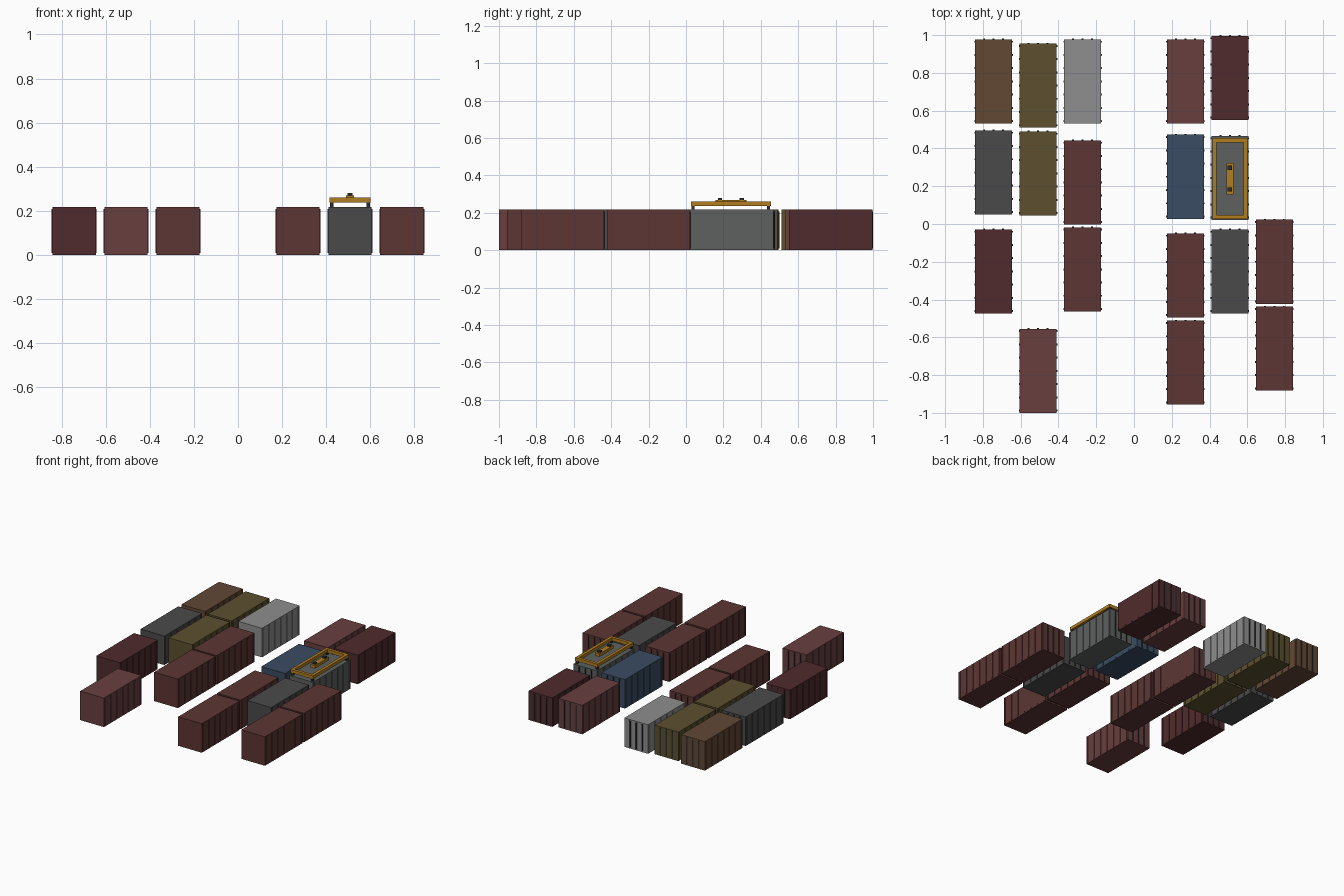
import bpy, bmesh
from mathutils import Matrix, Vector

if "Cube" in bpy.data.objects:
    bpy.data.objects.remove(bpy.data.objects["Cube"])


def lin(c):
    c = c / 255
    return c / 12.92 if c < 0.04045 else ((c + 0.055) / 1.055) ** 2.4


def material(name, rgb):
    m = bpy.data.materials.new(name)
    m.diffuse_color = (*[lin(c) for c in rgb], 1)
    m.use_nodes = True
    m.node_tree.nodes["Principled BSDF"].inputs["Base Color"].default_value = m.diffuse_color
    return m


def box(bm, lo, hi, mat=0):
    lo, hi = Vector(lo), Vector(hi)
    size = hi - lo
    mtx = Matrix.Translation((lo + hi) / 2) @ Matrix.Diagonal((*size, 1))
    verts = bmesh.ops.create_cube(bm, size=1, matrix=mtx)["verts"]
    for f in {f for v in verts for f in v.link_faces}:
        f.material_index = mat


def finish(bm, name, mats, loc):
    me = bpy.data.meshes.new(name)
    bm.to_mesh(me)
    bm.free()
    for m in mats:
        me.materials.append(m)
    ob = bpy.data.objects.new(name, me)
    ob.location = loc
    bpy.context.collection.objects.link(ob)
    return ob


colors = {
    "brown": (98, 72, 53), "charcoal": (74, 74, 74), "maroon": (80, 43, 45),
    "olive": (93, 80, 47), "rose": (104, 62, 62), "silver": (142, 142, 142),
    "red": (92, 54, 52), "blue": (58, 76, 98), "grey": (93, 97, 95),
}
mats = {k: material(k + "_paint", v) for k, v in colors.items()}
dark = material("dark_steel", (45, 45, 45))
amber = material("amber_paint", (176, 125, 32))

HX, HY, H = 0.098, 0.2245, 0.217


def container(name, paint, x, y):
    bm = bmesh.new()
    # body shell
    box(bm, (-HX, -HY, 0), (HX, HY - 0.004, H))
    # side ribs
    for i in range(7):
        ry = -0.002 + (i - 3) * 0.07
        for s in (-1, 1):
            xs = sorted((s * (HX - 0.002), s * (HX + 0.004)))
            box(bm, (xs[0], ry - 0.005, 0.009), (xs[1], ry + 0.005, 0.208))
    # door lock bars on the back end
    for bx in (-0.05, 0, 0.05):
        box(bm, (bx - 0.005, HY - 0.006, 0.009), (bx + 0.005, HY, 0.208), 1)
    finish(bm, name, [mats[paint], dark], (x, y, 0))


# container yard, column by column
columns = {
    -0.743: [("brown", 0.757), ("charcoal", 0.275), ("maroon", -0.249)],
    -0.508: [("olive", 0.735), ("olive", 0.270), ("rose", -0.7755)],
    -0.272: [("silver", 0.757), ("red", 0.222), ("red", -0.238)],
    0.272: [("rose", 0.757), ("blue", 0.252), ("red", -0.270), ("red", -0.732)],
    0.508: [("maroon", 0.7755), ("grey", 0.246), ("charcoal", -0.249)],
    0.743: [("red", -0.198), ("red", -0.658)],
}
for c, (x, stack) in enumerate(columns.items(), 1):
    for r, (paint, y) in enumerate(stack, 1):
        container(f"container_{c}_{r}", paint, x, y)

# lifting spreader frame: four beams
SX, SY, B = 0.093, 0.214, 0.022
center = (0.508, 0.240, 0)
bm = bmesh.new()
for s in (-1, 1):
    xs = sorted((s * SX, s * (SX - B)))
    box(bm, (xs[0], -SY, 0.237), (xs[1], SY, 0.261))
    ys = sorted((s * SY, s * (SY - B)))
    box(bm, (-SX + B, ys[0], 0.237), (SX - B, ys[1], 0.261))
finish(bm, "spreader_frame", [amber], center)

# corner twist locks
bm = bmesh.new()
for sx in (-1, 1):
    for sy in (-1, 1):
        x, y = sx * (SX - 0.011), sy * (SY - 0.012)
        box(bm, (x - 0.008, y - 0.008, 0.215), (x + 0.008, y + 0.008, 0.238))
finish(bm, "spreader_feet", [dark], center)

# hoist head bar and its cable blocks
bm = bmesh.new()
box(bm, (-0.019, -0.083, 0.246), (0.019, 0.083, 0.269))
finish(bm, "hoist_bar", [amber], center)
bm = bmesh.new()
for s in (-1, 1):
    box(bm, (-0.012, s * 0.058 - 0.011, 0.268), (0.012, s * 0.058 + 0.011, 0.28))
finish(bm, "hoist_blocks", [dark], center)
